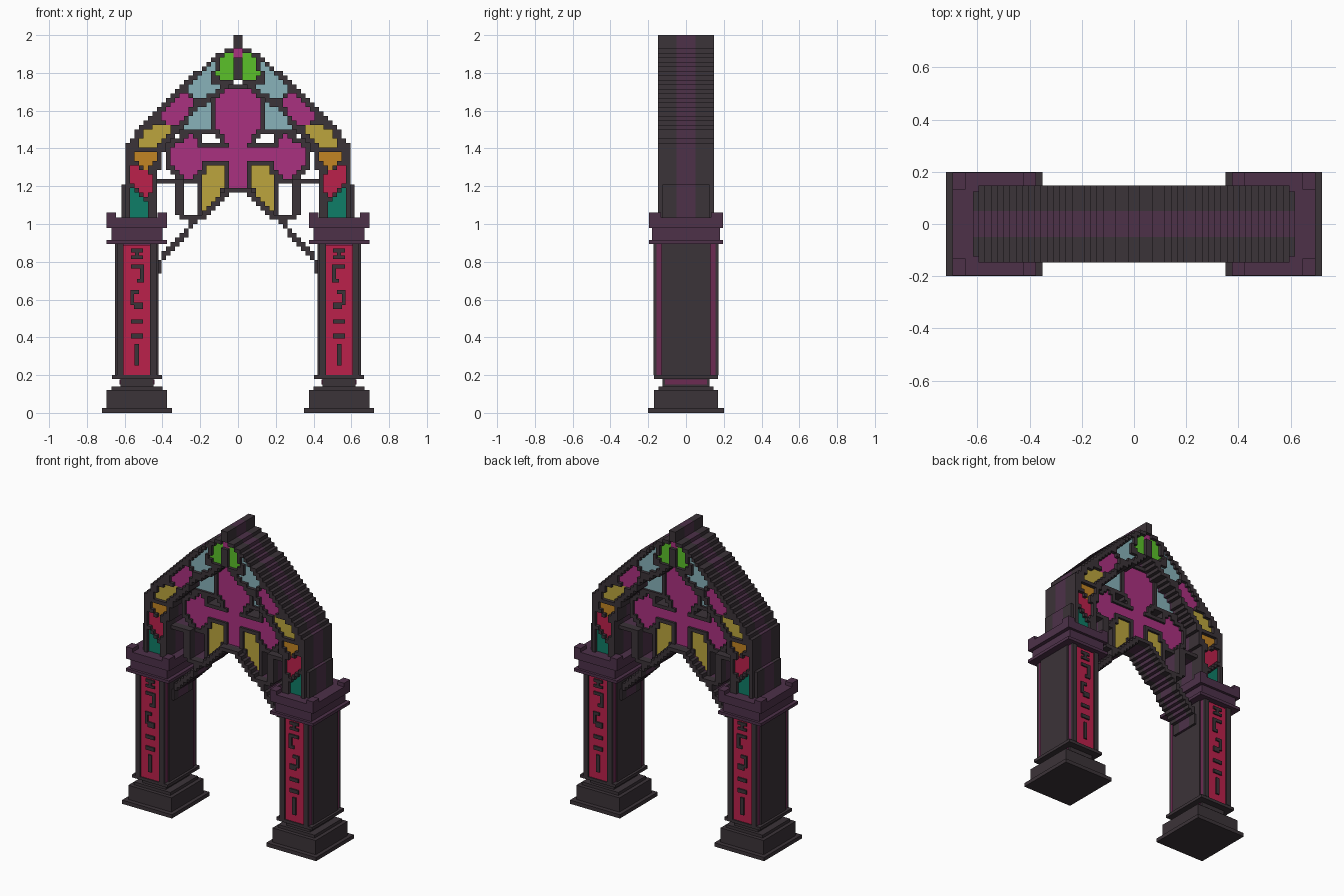
import bpy, bmesh, math
from mathutils import Vector

if "Cube" in bpy.data.objects:
    bpy.data.objects.remove(bpy.data.objects["Cube"])

V = 1 / 42  # size of one block


def material(name, hexa):
    rgb = [int(hexa[i:i + 2], 16) / 255 for i in (0, 2, 4)]
    lin = [c / 12.92 if c < 0.04045 else ((c + 0.055) / 1.055) ** 2.4 for c in rgb]
    m = bpy.data.materials.new(name)
    m.diffuse_color = (*lin, 1)
    m.use_nodes = True
    bsdf = m.node_tree.nodes["Principled BSDF"]
    bsdf.inputs["Base Color"].default_value = (*lin, 1)
    bsdf.inputs["Roughness"].default_value = 0.8
    return m


COLOURS = dict(dark_stone="3b3338", purple_stone="4d3149", plum="6c2b52", red="bb214b",
               magenta="aa3180", yellow="bca53d", orange="c28523", pale_blue="88b2ba",
               lime="5bc12a", teal="0f7d67")
MATS = {n: material(n, h) for n, h in COLOURS.items()}


def finish(name, bm, mat):
    bmesh.ops.recalc_face_normals(bm, faces=bm.faces)
    me = bpy.data.meshes.new(name)
    bm.to_mesh(me)
    bm.free()
    me.materials.append(MATS[mat])
    ob = bpy.data.objects.new(name, me)
    bpy.context.collection.objects.link(ob)


def boxes(name, mat, *items):
    """One object from boxes given as (x0, x1, y0, y1, z0, z1)."""
    bm = bmesh.new()
    for x0, x1, y0, y1, z0, z1 in items:
        vs = bmesh.ops.create_cube(bm, size=1)["verts"]
        for v in vs:
            v.co = Vector(((x0 + x1) / 2 + v.co.x * (x1 - x0),
                           (y0 + y1) / 2 + v.co.y * (y1 - y0),
                           (z0 + z1) / 2 + v.co.z * (z1 - z0)))
    finish(name, bm, mat)


def inside(x, z, poly):
    hit = False
    for (ax, az), (bx, bz) in zip(poly, poly[1:] + poly[:1]):
        if (az > z) != (bz > z) and x < ax + (z - az) * (bx - ax) / (bz - az):
            hit = not hit
    return hit


def near(x, z, path):
    p = Vector((x, z))
    for a, b in zip(path, path[1:]):
        a, b = Vector(a), Vector(b)
        t = max(0, min(1, (p - a).dot(b - a) / (b - a).length_squared))
        if (a + (b - a) * t - p).length < 0.62 * V:
            return True
    return False


def raster(test, shape):
    """Blocks of the half plane x > 0 that pass the test."""
    return {(i, j) for i in range(32) for j in range(28, 84)
            if test((i + 0.5) * V, (j + 0.5) * V, shape)}


def slab(name, mat, cells, y0, y1):
    """Mirrors the blocks to both halves and extrudes them from y0 to y1."""
    cells = cells | {(-1 - i, j) for i, j in cells}
    bm = bmesh.new()

    def quad(*pts):
        bm.faces.new([bm.verts.new(p) for p in pts])
    for i, j in cells:
        c = [(i * V, j * V), ((i + 1) * V, j * V), ((i + 1) * V, (j + 1) * V), (i * V, (j + 1) * V)]
        quad(*[(x, y0, z) for x, z in c])
        quad(*[(x, y1, z) for x, z in reversed(c)])
        for k, (di, dj) in enumerate([(0, -1), (1, 0), (0, 1), (-1, 0)]):
            if (i + di, j + dj) not in cells:
                (ax, az), (bx, bz) = c[k], c[(k + 1) % 4]
                quad((ax, y0, az), (ax, y1, az), (bx, y1, bz), (bx, y0, bz))
    bmesh.ops.remove_doubles(bm, verts=bm.verts, dist=1e-5)
    finish(name, bm, mat)


def frame(name, cells, depth):
    """Dark front and back layers with a purple stripe between them."""
    slab(name + "_front", "dark_stone", cells, -depth, -0.05)
    slab(name + "_stripe", "purple_stone", cells, -0.05, 0.05)
    slab(name + "_back", "dark_stone", cells, 0.05, depth)


# Pointed arch band and its glass
BAND = [(0, 2), (0.024, 2), (0.024, 1.945), (0.06, 1.93), (0.12, 1.885), (0.22, 1.805), (0.33, 1.705),
        (0.415, 1.625), (0.485, 1.555), (0.55, 1.48), (0.59, 1.41), (0.59, 1.02), (0.44, 1.02),
        (0.44, 1.2), (0.42, 1.28), (0.40, 1.38), (0.33, 1.47), (0.21, 1.605), (0.12, 1.67),
        (0.05, 1.71), (0.03, 1.755), (0, 1.755)]
BAND_GLASS = {
    "keystone_glass": ("magenta", [(0, 1.88), (0.024, 1.88), (0.024, 1.93), (0, 1.93)]),
    "top_glass": ("lime", [(0.024, 1.76), (0.1, 1.76), (0.108, 1.8), (0.1, 1.86), (0.075, 1.905),
                           (0.04, 1.905), (0.024, 1.88)]),
    "upper_glass": ("pale_blue", [(0.13, 1.85), (0.133, 1.74), (0.1, 1.725), (0.12, 1.7),
                                  (0.2, 1.655), (0.27, 1.71), (0.25, 1.75)]),
    "shoulder_glass": ("magenta", [(0.29, 1.7), (0.225, 1.64), (0.335, 1.505), (0.415, 1.57)]),
    "haunch_glass": ("yellow", [(0.435, 1.535), (0.38, 1.535), (0.345, 1.485), (0.43, 1.415),
                                (0.53, 1.415), (0.5, 1.48)]),
    "kite_glass": ("orange", [(0.565, 1.385), (0.44, 1.39), (0.425, 1.355), (0.48, 1.29),
                              (0.56, 1.34), (0.53, 1.365)]),
    "side_glass": ("red", [(0.567, 1.32), (0.53, 1.3), (0.47, 1.265), (0.445, 1.27), (0.455, 1.18),
                           (0.485, 1.135), (0.567, 1.215)]),
    "foot_glass": ("teal", [(0.567, 1.195), (0.48, 1.11), (0.465, 1.02), (0.567, 1.02)]),
}
band = raster(inside, BAND)
rim = set(band)
for name, (mat, poly) in BAND_GLASS.items():
    cells = raster(inside, poly) & rim
    rim -= cells
    slab(name, mat, cells, -0.125, 0.125)
frame("arch_band", rim, 0.147)

# Thin flower window in the middle
FLOWER_GLASS = {
    "flower_glass": ("magenta", [(0, 1.705), (0.06, 1.705), (0.125, 1.645), (0.125, 1.51),
                                 (0.07, 1.45), (0.045, 1.42), (0.045, 1.395), (0.19, 1.395),
                                 (0.24, 1.475), (0.31, 1.43), (0.35, 1.41), (0.35, 1.32),
                                 (0.285, 1.25), (0.23, 1.25), (0.18, 1.325), (0.045, 1.325),
                                 (0.045, 1.19), (0, 1.19)]),
    "spandrel_glass": ("pale_blue", [(0.17, 1.66), (0.15, 1.64), (0.152, 1.505), (0.3, 1.505),
                                     (0.235, 1.58)]),
    "lower_petal_glass": ("yellow", [(0.16, 1.3), (0.072, 1.3), (0.072, 1.2), (0.11, 1.145),
                                     (0.18, 1.06), (0.2, 1.07), (0.2, 1.22)]),
}
glass = set()
for name, (mat, poly) in FLOWER_GLASS.items():
    cells = raster(inside, poly) - glass - band
    glass |= cells
    slab(name, mat, cells, -0.035, 0.035)
lead = {(i + a, j + b) for i, j in glass for a in (-1, 0, 1) for b in (-1, 0, 1) if i + a >= 0}

# Lower arch curve and side struts
CURVE = [(0.42, 0.76), (0.41, 0.8), (0.36, 0.87), (0.27, 0.96), (0.24, 1.02), (0.19, 1.045),
         (0.12, 1.11), (0.06, 1.175), (0, 1.18)]
STRUT = [(0.46, 1.225), (0.31, 1.225), (0.31, 1.05), (0.25, 1.02)]
curve = (raster(near, CURVE) | raster(near, STRUT)) - glass - band
frame("lower_arch", curve, 0.1)
slab("flower_leading", "dark_stone", lead - glass - band - curve, -0.05, 0.05)

# Raised marks on the pillar panels: x offset range, z range
MARKS = [(-0.032, 0.032, 0.85, 0.87), (-0.032, 0.032, 0.815, 0.832), (-0.01, 0.01, 0.83, 0.85),
         (0.016, 0.038, 0.69, 0.785), (-0.032, 0.016, 0.765, 0.785), (0.0, 0.016, 0.69, 0.71),
         (-0.035, -0.015, 0.57, 0.65), (-0.015, 0.01, 0.63, 0.65), (-0.015, 0.032, 0.55, 0.585),
         (-0.032, 0.032, 0.472, 0.495), (-0.032, 0.032, 0.395, 0.42),
         (-0.012, 0.012, 0.25, 0.365)]

for side, s in (("left", 1), ("right", -1)):
    cx = 0.535 * s

    def block(hx, hy, z0, z1):
        return (cx - hx, cx + hx, -hy, hy, z0, z1)

    # Stepped base
    boxes(side + "_base", "dark_stone", block(0.185, 0.2, 0, 0.025), block(0.16, 0.17, 0.025, 0.12),
          block(0.135, 0.145, 0.12, 0.14), block(0.088, 0.125, 0.14, 0.18),
          block(0.132, 0.17, 0.18, 0.2))
    boxes(side + "_base_inlay", "plum", block(0.093, 0.11, 0.15, 0.177))
    # Shaft with front and back panels
    boxes(side + "_shaft", "dark_stone", block(0.115, 0.13, 0.2, 0.895))
    boxes(side + "_shaft_edge", "plum", block(0.105, 0.155, 0.2, 0.895))
    boxes(side + "_panel", "red", block(0.07, 0.163, 0.2, 0.89))
    trim = []
    for y0, y1 in ((-0.172, -0.155), (0.155, 0.172)):
        trim += [(cx + a, cx + b, y0, y1, 0.2, 0.895) for a, b in ((-0.105, -0.07), (0.07, 0.105))]
        trim += [(cx + s * min(a * -1, b * -1), cx + s * max(a * -1, b * -1), y0, y1, z0, z1)
                 if s > 0 else (cx + a, cx + b, y0, y1, z0, z1) for a, b, z0, z1 in MARKS]
    boxes(side + "_shaft_trim", "dark_stone", *trim)
    # Capital with raised corners
    corners = [(cx + a, cx + a + 0.05, b, b + 0.065, 1.035, 1.06)
               for a in (-0.16, 0.11) for b in (-0.197, 0.132)]
    boxes(side + "_capital", "purple_stone", block(0.16, 0.197, 0.895, 0.915),
          block(0.135, 0.18, 0.915, 0.98), block(0.16, 0.197, 0.98, 1.035), *corners)
    # Buttress on the outer side of the arch
    xs = sorted((0.58 * s, 0.617 * s))
    boxes(side + "_buttress", "dark_stone", (*xs, -0.125, -0.05, 1.03, 1.21),
          (*xs, 0.05, 0.125, 1.03, 1.21))
    boxes(side + "_buttress_stripe", "purple_stone", (*xs, -0.05, 0.05, 1.03, 1.21))
